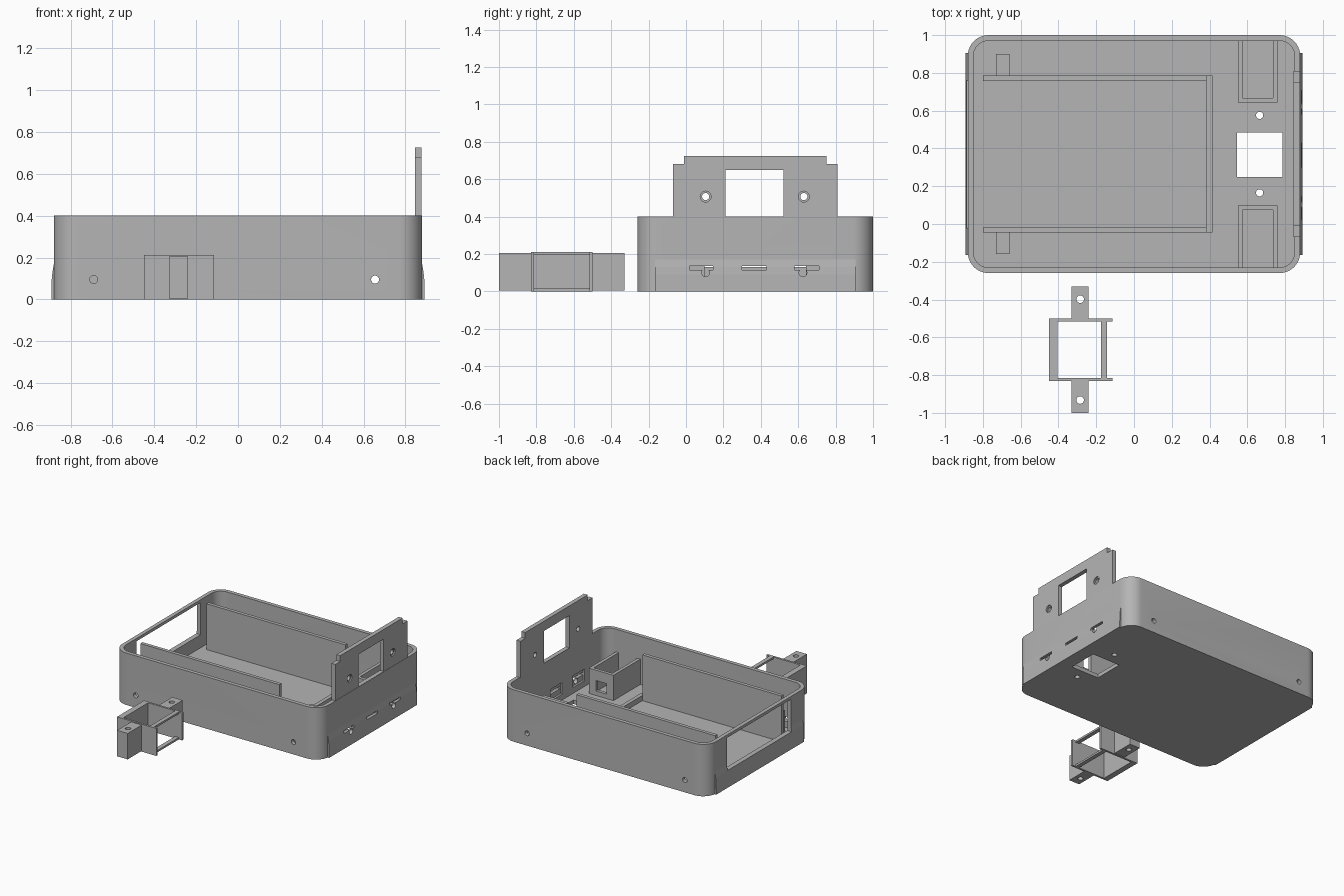
import bpy
import bmesh
from math import cos, sin, pi
from mathutils import Matrix, Vector

old = bpy.data.objects.get("Cube")
if old:
    bpy.data.objects.remove(old, do_unlink=True)

GREY = bpy.data.materials.new("plain grey plastic")
GREY.use_nodes = True
GREY.diffuse_color = (0.46, 0.46, 0.46, 1)
GREY.node_tree.nodes["Principled BSDF"].inputs["Base Color"].default_value = GREY.diffuse_color


def finish(name, bm):
    bmesh.ops.recalc_face_normals(bm, faces=bm.faces)
    mesh = bpy.data.meshes.new(name)
    bm.to_mesh(mesh)
    bm.free()
    mesh.materials.append(GREY)
    obj = bpy.data.objects.new(name, mesh)
    bpy.context.collection.objects.link(obj)
    return obj


def prism(name, points, depth):
    """Extrude a closed outline of 3D points along a vector."""
    bm = bmesh.new()
    face = bm.faces.new([bm.verts.new(p) for p in points])
    new = bmesh.ops.extrude_face_region(bm, geom=[face])["geom"]
    bmesh.ops.translate(bm, vec=Vector(depth), verts=[v for v in new if isinstance(v, bmesh.types.BMVert)])
    return finish(name, bm)


def box(name, x, y, z):
    pts = [(x[0], y[0], z[0]), (x[1], y[0], z[0]), (x[1], y[1], z[0]), (x[0], y[1], z[0])]
    return prism(name, pts, (0, 0, z[1] - z[0]))


def rounded(name, x, y, z, r, steps=10):
    pts = []
    corners = [(x[1] - r, y[1] - r), (x[0] + r, y[1] - r), (x[0] + r, y[0] + r), (x[1] - r, y[0] + r)]
    for q, (cx, cy) in enumerate(corners):
        for i in range(steps + 1):
            a = (q + i / steps) * pi / 2
            pts.append((cx + r * cos(a), cy + r * sin(a), z[0]))
    return prism(name, pts, (0, 0, z[1] - z[0]))


def rod(axis, centre, r, length):
    bm = bmesh.new()
    turn = {"x": Matrix.Rotation(pi / 2, 4, "Y"), "y": Matrix.Rotation(pi / 2, 4, "X"), "z": Matrix()}[axis]
    bmesh.ops.create_cone(bm, cap_ends=True, segments=24, radius1=r, radius2=r, depth=length,
                          matrix=Matrix.Translation(centre) @ turn)
    return finish("cutter", bm)


def cut(obj, cutters):
    for c in cutters:
        c.hide_render = True
        mod = obj.modifiers.new("cut", "BOOLEAN")
        mod.operation = "DIFFERENCE"
        mod.solver = "EXACT"
        mod.object = c
        bpy.context.view_layer.objects.active = obj
        bpy.ops.object.modifier_apply(modifier=mod.name)
        bpy.data.objects.remove(c, do_unlink=True)
    return obj


def hole(x, y, z):
    return box("cutter", x, y, z)


MID = 0.37   # centre line of the tray in y
FLOOR = 0.03


def both(y):
    """A y range and its reflection about the tray centre line."""
    return [y, (2 * MID - y[1], 2 * MID - y[0])]


def side_opening():
    return hole((-1, -0.83), (-0.02, 0.76), (0.13, 0.378))


def slots():
    cs = [hole((0.83, 1), y, (0.115, 0.135)) for y in ((0.02, 0.145), (0.3, 0.43), (0.58, 0.71))]
    return cs + [rod("x", (0.9, y, 0.1), 0.021, 0.2) for y in (0.105, 0.625)]


# Tray shell with its floor, wall and side openings
tray = rounded("tray", (-0.88, 0.88), (-0.26, 1), (0, 0.4), 0.11)
cutters = [rounded("cutter", (-0.85, 0.85), (-0.23, 0.97), (FLOOR, 0.6), 0.08), side_opening()]
cutters += [hole((0.545, 0.785), (0.25, 0.485), (-0.1, 0.1))]
cutters += [rod("z", (0.665, y, 0), 0.019, 0.2) for y in (0.165, 0.575)]
cutters += [rod("y", (x, y, 0.095), 0.019, 0.09) for x in (-0.69, 0.655) for y in (-0.245, 0.985)]
cutters += [hole((0.83, 0.865), (y, y + 0.14), (0.075, 0.165)) for y in (0.02, 0.295, 0.575)]
cut(tray, cutters + slots())
bpy.ops.object.select_all(action="DESELECT")
tray.select_set(True)
bpy.context.view_layer.objects.active = tray
bpy.ops.object.shade_smooth_by_angle(angle=0.5)

# Shallow swellings low on both end walls
for side, name in ((-1, "left_end_swelling"), (1, "right_end_swelling")):
    profile = [(0.87, 0), (0.892, 0), (0.891, 0.09), (0.887, 0.13), (0.88, 0.17), (0.87, 0.17)]
    swell = prism(name, [(side * x, -0.165, z) for x, z in profile], (0, 1.07, 0))
    cut(swell, [side_opening()] if side < 0 else slots())

# Upright plate with stepped top, window and countersunk holes
outline = [(-0.07, 0.4), (-0.07, 0.68), (-0.01, 0.68), (-0.01, 0.725)]
outline += [(2 * MID - y, z) for y, z in reversed(outline)]
plate = prism("upright_plate", [(0.845, y, z) for y, z in outline], (0.033, 0, 0))
cutters = [hole((0.8, 0.9), (0.21, 0.52), (0.401, 0.65))]
for y in (0.105, 0.63):
    cutters += [rod("x", (0.86, y, 0.507), 0.019, 0.1), rod("x", (0.878, y, 0.507), 0.029, 0.02)]
cut(plate, cutters)

# Battery bay walls, low end ridge and outer struts
for i, y in enumerate(both((-0.045, -0.018))):
    box(f"bay_wall_{i + 1}", (-0.8, 0.385), y, (FLOOR - 0.01, 0.383))
box("bay_end_ridge", (0.385, 0.415), (-0.045, 0.785), (FLOOR - 0.01, 0.07))
for i, y in enumerate(both((-0.16, -0.045))):
    box(f"bay_strut_{i + 1}", (-0.73, -0.66), y, (FLOOR - 0.01, 0.2))

# Open-topped holders against the long walls
for i, y in enumerate(both((-0.235, 0.098))):
    holder = box(f"holder_{i + 1}", (0.55, 0.76), y, (FLOOR - 0.01, 0.225))
    inner = (y[0] - 0.1, y[1] - 0.025) if i == 0 else (y[0] + 0.025, y[1] + 0.1)
    end = y[1] if i == 0 else y[0]
    cut(holder, [hole((0.575, 0.735), inner, (0, 0.4)),
                 hole((0.61, 0.7), (end - 0.06, end + 0.06), (0.065, 0.145))])

# Separate bracket: back wall, side walls, cross bars and drilled lugs
BY = -0.665
box("bracket_back", (-0.45, -0.405), (BY - 0.165, BY + 0.165), (0, 0.212))
for s, name in ((-1, "front"), (1, "rear")):
    def span(a, b):
        return tuple(sorted((BY + s * a, BY + s * b)))
    box(f"bracket_{name}_wall", (-0.41, -0.115), span(0.149, 0.165), (0, 0.212))
    lug = box(f"bracket_{name}_lug", (-0.33, -0.24), span(0.16, 0.335), (0.005, 0.205))
    cut(lug, [rod("z", (-0.285, BY + s * 0.267, 0.1), 0.02, 0.4)])
for name, z in (("lower", (0, 0.015)), ("upper", (0.197, 0.212))):
    box(f"bracket_{name}_bar", (-0.175, -0.143), (BY - 0.152, BY + 0.152), z)
